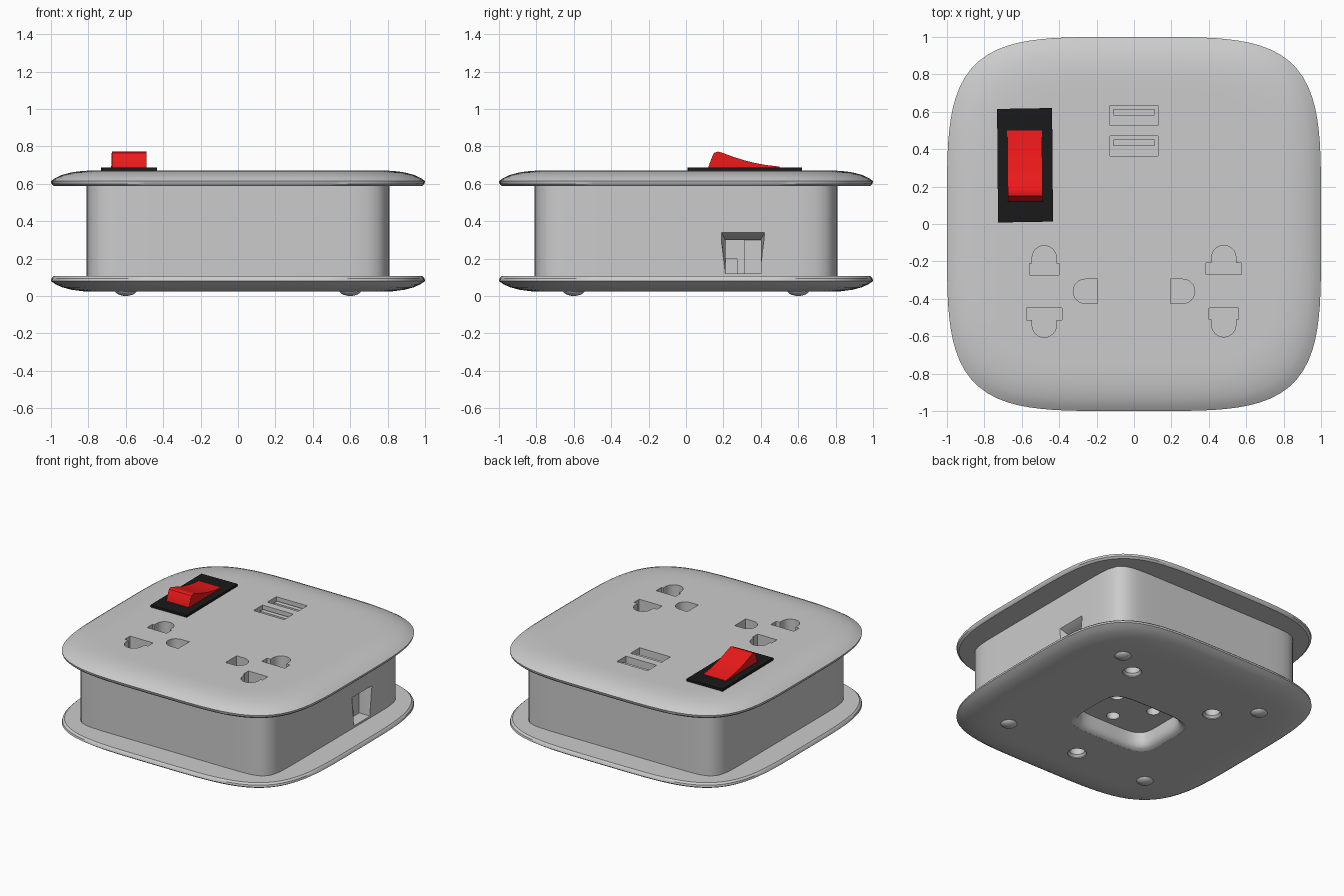
import bpy, bmesh
from math import pi, sin, cos

if "Cube" in bpy.data.objects:
    bpy.data.objects.remove(bpy.data.objects["Cube"])


def loft(name, rings, angle=0.6):
    """Closed solid skinned through rings of 3D points."""
    bm = bmesh.new()
    vs = [[bm.verts.new(p) for p in ring] for ring in rings]
    n = len(vs[0])
    for a, b in zip(vs, vs[1:]):
        for i in range(n):
            bm.faces.new((a[i], a[(i + 1) % n], b[(i + 1) % n], b[i]))
    bm.faces.new(vs[0])
    bm.faces.new(vs[-1])
    bmesh.ops.recalc_face_normals(bm, faces=bm.faces)
    me = bpy.data.meshes.new(name)
    bm.to_mesh(me)
    bm.free()
    ob = bpy.data.objects.new(name, me)
    bpy.context.collection.objects.link(ob)
    smooth(ob, angle)
    return ob


def smooth(ob, angle):
    bpy.ops.object.select_all(action='DESELECT')
    ob.select_set(True)
    bpy.context.view_layer.objects.active = ob
    bpy.ops.object.shade_smooth_by_angle(angle=angle)


def squircle(rx, ry, n, z, cx=0, cy=0, count=128):
    pts = []
    for i in range(count):
        t = 2 * pi * (i + 0.5) / count
        c, s = cos(t), sin(t)
        r = (abs(c) ** n + abs(s) ** n) ** (-1 / n)
        pts.append((cx + rx * r * c, cy + ry * r * s, z))
    return pts


def prism(name, pts, z0, z1):
    return loft(name, [[(x, y, z) for x, y in pts] for z in (z0, z1)])


def rect(x0, x1, y0, y1):
    return [(x0, y0), (x1, y0), (x1, y1), (x0, y1)]


def box(name, x0, x1, y0, y1, z0, z1):
    return prism(name, rect(x0, x1, y0, y1), z0, z1)


def colour(ob, name, rgb):
    m = bpy.data.materials.new(name)
    m.diffuse_color = (*rgb, 1)
    m.use_nodes = True
    m.node_tree.nodes["Principled BSDF"].inputs["Base Color"].default_value = m.diffuse_color
    ob.data.materials.append(m)


# Housing: lower flange, body and upper flange as one stacked shell
MID = 0.6945
flange = [(0.985, 0.588), (0.997, 0.600), (1.0, 0.615), (0.975, 0.632), (0.94, 0.648),
          (0.89, 0.661), (0.83, 0.669), (0.77, 0.671), (0.72, 0.671)]
lower = [squircle(s, s, 4.3, MID - z) for s, z in reversed(flange)]
upper = [squircle(s, s, 4.3, z) for s, z in flange]
body = [squircle(0.81, 0.81, 12, z) for z in (MID - 0.588, 0.588)]
housing = loft("housing", lower + body + upper)

cutters = []
TOP, DEEP = 0.70, 0.55


# Outlet openings: left set, then the same set turned half a circle
def pin_slot(cx, y, w, d):
    r = 0.065
    arc = [(cx + r * cos(pi * i / 12), y + d * (0.09 - r + 0.004 + r * sin(pi * i / 12))) for i in range(13)]
    return [(cx - w, y), (cx - w, y - d * 0.062), (cx + w, y - d * 0.062), (cx + w, y), (cx + r, y)] \
        + arc + [(cx - r, y)]


earth = [(-0.195, -0.425), (-0.195, -0.295)] + \
        [(-0.26 + 0.065 * cos(pi / 2 + pi * i / 12), -0.36 + 0.065 * sin(pi / 2 + pi * i / 12)) for i in range(13)]
for pts in (pin_slot(-0.48, -0.21, 0.08, 1), pin_slot(-0.48, -0.512, 0.095, -1), earth):
    for turned in (False, True):
        p = [(-x, -0.72 - y) for x, y in pts] if turned else pts
        cutters.append(prism("outlet_cutter", p, DEEP, TOP))

# Charging ports
for y in (0.58, 0.417):
    cutters.append(box("charge_port_cutter", -0.127, 0.127, y - 0.053, y + 0.053, 0.59, TOP))

# Cable port in the right side, with a sloped lead-in above it
cutters.append(loft("cable_port_cutter", [
    [(x, y0, 0.12), (x, y1, 0.12), (x, y1 + f, z), (x, y0 - f, z)]
    for x, y0, y1, f, z in ((0.83, 0.21, 0.40, 0.028, 0.352), (0.75, 0.21, 0.40, 0, 0.30),
                            (0.62, 0.21, 0.40, 0, 0.30))]))

# Underside recess with rounded lip, and three holes in its ceiling
cutters.append(loft("recess_cutter", [
    squircle(0.35 * s, 0.27 * s, 5, z, -0.02, -0.08, 64)
    for s, z in ((1.0, 0.0), (1.0, 0.024), (0.94, 0.032), (0.89, 0.05), (0.87, 0.08), (0.86, 0.14))]))
for x, y in ((0, -0.22), (-0.17, 0), (0.15, 0)):
    cutters.append(loft("recess_hole_cutter",
                        [squircle(0.045, 0.045, 2, z, x, y, 24) for z in (0.12, 0.22)]))

# Underside screw wells
for x, y in ((0.41, 0.47), (-0.37, 0.38), (-0.01, -0.61)):
    cutters.append(loft("screw_well_cutter",
                        [squircle(r, r, 2, z, x, y, 32)
                         for r, z in ((0.065, 0.0), (0.065, 0.03), (0.052, 0.045), (0.052, 0.1))]))

# Cut all the openings
for c in cutters:
    c.hide_render = True
    bpy.context.view_layer.objects.active = housing
    m = housing.modifiers.new("cut", 'BOOLEAN')
    m.operation, m.solver, m.object = 'DIFFERENCE', 'EXACT', c
    bpy.ops.object.modifier_apply(modifier=m.name)
    bpy.data.objects.remove(c)
smooth(housing, 0.6)

# Contact tongues in the charging ports
for i, y in enumerate((0.595, 0.432)):
    box(f"charge_tongue_{i + 1}", -0.11, 0.11, y - 0.015, y + 0.02, 0.58, 0.65)

# Connector blocks in the cable port
box("connector_low", 0.60, 0.76, 0.205, 0.275, 0.115, 0.20)
box("connector_tall", 0.60, 0.72, 0.31, 0.405, 0.115, 0.305)

# Rubber feet
for sx in (-1, 1):
    for sy in (-1, 1):
        loft("foot", [squircle(r, r, 2, z, 0.6 * sx, 0.6 * sy, 32)
                      for r, z in ((0.06, 0.03), (0.055, 0.02), (0.042, 0.009), (0.02, 0.002), (0.006, 0.0))])

# Switch frame
frame = prism("switch_frame", [(-0.727, 0.008), (-0.433, 0.013), (-0.438, 0.62), (-0.732, 0.615)], 0.66, 0.688)
colour(frame, "black_plastic", (0.01, 0.01, 0.01))

# Switch rocker: raised front end, concave slope to the back
side = [(0.12, 0.67), (0.12, 0.692), (0.142, 0.75), (0.15, 0.765), (0.17, 0.772), (0.19, 0.767), (0.25, 0.745),
        (0.31, 0.726), (0.37, 0.711), (0.43, 0.700), (0.50, 0.692), (0.50, 0.67)]
rocker = loft("switch_rocker", [[(x - 0.01 * (y - 0.3), y, z) for y, z in side] for x in (-0.676, -0.490)])
colour(rocker, "red_plastic", (0.85, 0.01, 0.01))
